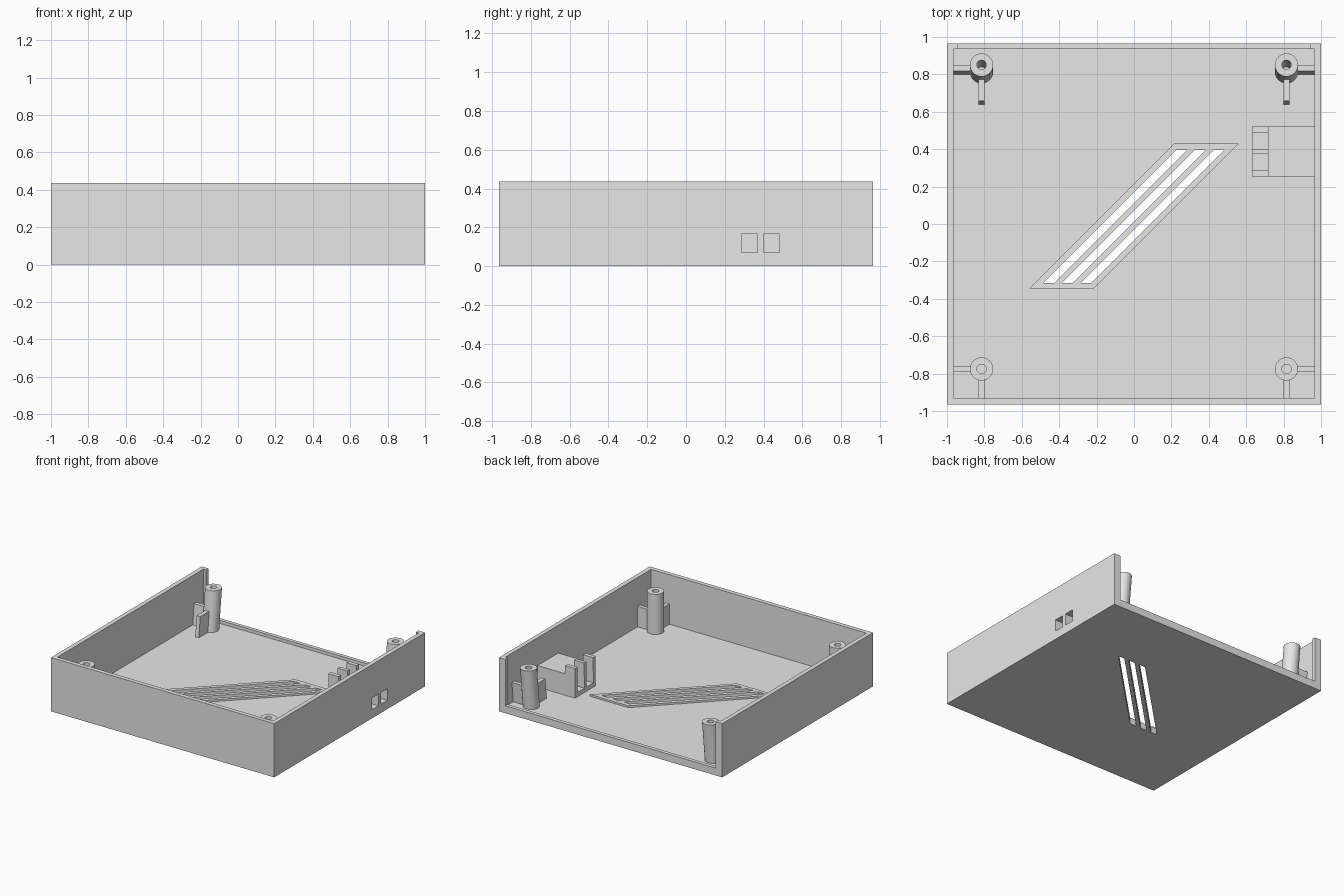
import bpy, bmesh, math
from mathutils import Matrix, Vector

if "Cube" in bpy.data.objects:
    bpy.data.objects.remove(bpy.data.objects["Cube"])

grey = bpy.data.materials.new("light_grey_plastic")
grey.use_nodes = True
grey.diffuse_color = (0.8, 0.8, 0.8, 1)
grey.node_tree.nodes["Principled BSDF"].inputs["Base Color"].default_value = grey.diffuse_color

W, D, H = 1.0, 0.965, 0.435      # half width, half depth, height
T, FLOOR, LIP = 0.035, 0.035, 0.06
POST_X, POST_TOP, RIB_TOP = 0.815, 0.36, 0.2


def make(name, bm):
    bmesh.ops.recalc_face_normals(bm, faces=bm.faces)
    me = bpy.data.meshes.new(name)
    bm.to_mesh(me)
    bm.free()
    me.materials.append(grey)
    ob = bpy.data.objects.new(name, me)
    bpy.context.scene.collection.objects.link(ob)
    return ob


def prism(name, outline, z0, z1):
    bm = bmesh.new()
    face = bm.faces.new([bm.verts.new((x, y, z0)) for x, y in outline])
    up = bmesh.ops.extrude_face_region(bm, geom=[face])["geom"]
    bmesh.ops.translate(bm, vec=(0, 0, z1 - z0),
                        verts=[v for v in up if isinstance(v, bmesh.types.BMVert)])
    return make(name, bm)


def box(name, x0, x1, y0, y1, z0, z1):
    return prism(name, [(x0, y0), (x1, y0), (x1, y1), (x0, y1)], z0, z1)


def slanted(name, x, width, y0, y1, z0, z1):
    # parallelogram leaning 45 degrees in plan
    run = y1 - y0
    return prism(name, [(x, y0), (x + width, y0), (x + width + run, y1), (x + run, y1)], z0, z1)


def cut(target, cutters):
    for c in cutters:
        c.hide_render = True
        mod = target.modifiers.new("cut", "BOOLEAN")
        mod.operation, mod.solver, mod.object = "DIFFERENCE", "EXACT", c
    dg = bpy.context.evaluated_depsgraph_get()
    target.data = bpy.data.meshes.new_from_object(target.evaluated_get(dg))
    target.modifiers.clear()


def lean(ob, slope):
    # shear the part towards the back as it rises from the floor
    for v in ob.data.vertices:
        v.co.y += slope * (v.co.z - FLOOR)


# Cutters for vents and port windows
slots = [slanted("slot_cutter", -0.485 + 0.1 * i, 0.058, -0.315, 0.395, -0.1, 0.1) for i in range(3)]
ports = [box("port_cutter", 0.5, 1.1, y, y + 0.083, 0.07, 0.165) for y in (0.285, 0.4)]
cavity = box("cavity_cutter", -W + T, W - T, -D + T, D - 0.03, FLOOR, 1)
opening = box("opening_cutter", -0.94, 0.94, D - 0.1, D + 0.1, LIP, 1)

# Tray with open back, and raised vent plate
housing = box("housing", -W, W, -D, D, 0, H)
cut(housing, [cavity, opening] + slots + ports)
plate = slanted("vent_plate", -0.56, 0.345, -0.345, 0.43, FLOOR - 0.01, 0.05)
cut(plate, slots)

# Port block with three prongs
block = box("port_block", 0.63, W - T, 0.255, 0.52, FLOOR, 0.275)
step = box("step_cutter", 0.72, 1.1, 0.2, 0.6, 0.21, 1)
gaps = [box("gap_cutter", 0.5, 0.72, y, y + 0.085, 0.07, 1) for y in (0.288, 0.402)]
cut(block, [step] + gaps + ports)

for helper in slots + ports + gaps + [cavity, opening, step]:
    bpy.data.objects.remove(helper)


def post(name, x, y):
    # hollow screw post: tube wall profile spun about its axis
    bm = bmesh.new()
    profile = [(0.025, FLOOR), (0.025, POST_TOP), (0.062, POST_TOP), (0.062, FLOOR)]
    vs = [bm.verts.new((x + r, y, z)) for r, z in profile]
    es = [bm.edges.new((vs[i], vs[(i + 1) % 4])) for i in range(4)]
    bmesh.ops.spin(bm, geom=vs + es, cent=(x, y, 0), axis=(0, 0, 1),
                   angle=math.tau, steps=32, use_merge=True)
    bmesh.ops.remove_doubles(bm, verts=bm.verts, dist=0.0001)
    ob = make(name, bm)
    for p in ob.data.polygons:
        p.use_smooth = abs(p.normal.z) < 0.5
    ob.data.set_sharp_from_angle(angle=math.radians(40))
    return ob


# Four screw posts, each with a side rib and a front rib
for side, s in (("left", 1), ("right", -1)):
    for end, y, rib_end, slope in (("front", -0.775, -D + T, 0), ("back", 0.815, 0.64, 0.11)):
        x = s * POST_X
        xs = sorted((s * (W - T), s * (POST_X + 0.045)))
        tag = end + "_" + side
        parts = [post(tag + "_post", x, y),
                 box(tag + "_side_rib", xs[0], xs[1], y - 0.016, y + 0.016, FLOOR, RIB_TOP),
                 box(tag + "_front_rib", x - 0.016, x + 0.016, rib_end, y - 0.045, FLOOR, RIB_TOP)]
        for ob in parts:
            lean(ob, slope)
